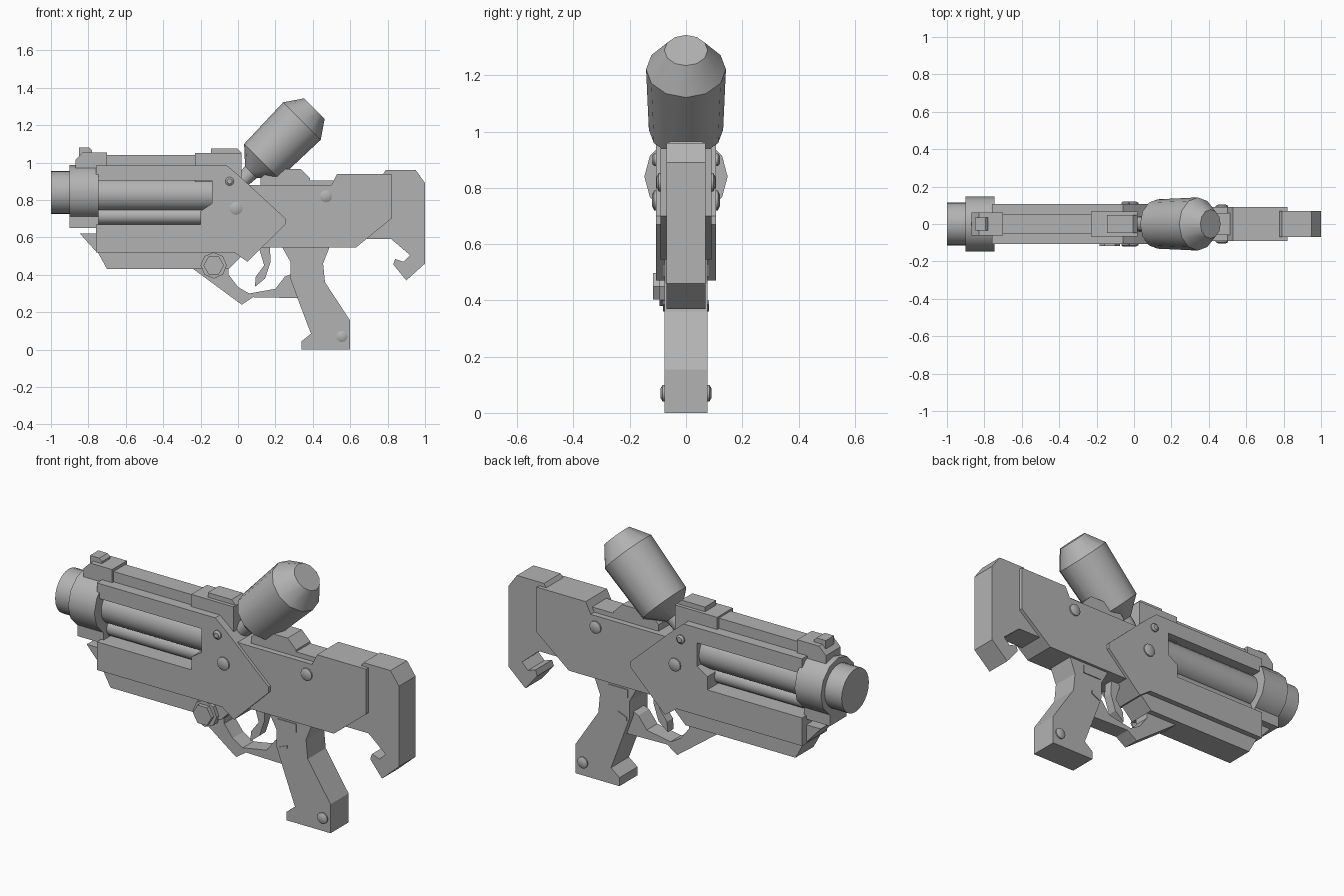
import bpy, bmesh, math
from mathutils import Vector, Matrix

cube = bpy.data.objects.get("Cube")
if cube:
    bpy.data.objects.remove(cube, do_unlink=True)

shade = .45
colour = (shade, shade, shade, 1)
grey = bpy.data.materials.new("plain_grey")
grey.use_nodes = True
grey.diffuse_color = colour
grey.node_tree.nodes["Principled BSDF"].inputs["Base Color"].default_value = colour

along_barrel = Vector((1, 0, 0))
tank_axis = Vector((1, 0, 1)).normalized()
left_side = Vector((0, 1, 0))


def finish(name, bm, smooth=False):
    bmesh.ops.recalc_face_normals(bm, faces=bm.faces)
    mesh = bpy.data.meshes.new(name)
    bm.to_mesh(mesh)
    bm.free()
    mesh.materials.append(grey)
    part = bpy.data.objects.new(name, mesh)
    bpy.context.collection.objects.link(part)
    if smooth:
        bpy.ops.object.select_all(action='DESELECT')
        part.select_set(True)
        bpy.context.view_layer.objects.active = part
        bpy.ops.object.shade_smooth_by_angle(angle=math.radians(35))


def plate(name, half_width, *outline):
    """Extrude a side outline of (x, z) points across y."""
    bm = bmesh.new()
    face = bm.faces.new([bm.verts.new((x, -half_width, z)) for x, z in outline])
    extruded = bmesh.ops.extrude_face_region(bm, geom=[face])["geom"]
    far_side = [item for item in extruded if isinstance(item, bmesh.types.BMVert)]
    bmesh.ops.translate(bm, verts=far_side, vec=left_side * half_width * 2)
    finish(name, bm)


def block(name, half_width, front, rear, bottom, top, front_cut=0, rear_cut=0):
    """Box whose top corners can be cut off at the front and the rear."""
    outline = [(front, bottom), (rear, bottom), (rear, top - rear_cut)]
    if rear_cut:
        outline.append((rear - rear_cut, top))
    if front_cut:
        outline.append((front + front_cut, top))
    outline.append((front, top - front_cut))
    plate(name, half_width, *outline)


def lathe(name, start, direction, profile, sides):
    """Round part made from rings of (distance, radius) along a direction."""
    bm = bmesh.new()
    rings = []
    for distance, radius in profile:
        angles = [math.tau * i / sides for i in range(sides)]
        rings.append([bm.verts.new((radius * math.cos(a), radius * math.sin(a), distance))
                      for a in angles])
    for low, high in zip(rings, rings[1:]):
        for i in range(sides):
            bm.faces.new((low[i - 1], low[i], high[i], high[i - 1]))
    bm.faces.new(rings[0])
    bm.faces.new(rings[-1])
    turn = Vector((0, 0, 1)).rotation_difference(direction).to_matrix().to_4x4()
    bm.transform(Matrix.Translation(start) @ turn)
    finish(name, bm, smooth=sides > 8)


def rod(name, start, direction, length, radius, sides):
    lathe(name, start, direction, [(0, radius), (length, radius)], sides)


def bolt_pair(name, x, z, radius, surface):
    """Domed bolts mirrored onto both flanks."""
    height = .014
    for label, normal in (("left", left_side), ("right", -left_side)):
        start = Vector((x, 0, z)) + normal * surface
        profile = [(0, radius), (height / 2, radius), (height, radius * .6)]
        lathe(f"{name}_{label}", start, normal, profile, sides=12)


# Widths shared by several parts
shell_half = .106
body_half = .09
grip_half = .076
frame_half = .07

# Barrel, collar and tubes
rod("barrel", (-1, 0, .84), along_barrel, length=.2, radius=.115, sides=24)
rod("barrel_collar", (-.9, 0, .84), along_barrel, length=.155, radius=.148, sides=12)
rod("main_tube", (-.8, 0, .83), along_barrel, length=.7, radius=.09, sides=20)
rod("lower_tube", (-.8, 0, .715), along_barrel, length=.65, radius=.045, sides=16)
block("collar_foot", frame_half, front=-.9, rear=-.745, bottom=.65, top=.75)

# Front shell wraps the tubes and leaves an open window
plate("front_shell", shell_half,
      (-.76, .905), (-.76, .985), (-.06, .985), (0, .935), (.255, .7), (.255, .67),
      (.05, .47), (-.02, .52), (-.76, .52), (-.76, .67), (-.2, .67), (-.2, .74),
      (-.14, .78), (-.14, .905))
plate("front_wedge", frame_half, (-.845, .62), (-.7, .62), (-.7, .52), (-.755, .52))
plate("underbody", grip_half, (-.755, .53), (-.7, .43), (-.05, .43), (.05, .53))

# Top rail and sights
block("top_rail", .05, front=-.8, rear=-.2, bottom=.95, top=1.04)
block("rail_front", .062, front=-.87, rear=-.7, bottom=.95, top=1.055, front_cut=.04)
block("front_sight", .035, front=-.85, rear=-.78, bottom=1, top=1.08, rear_cut=.015)
block("rail_rear", .066, front=-.23, rear=.02, bottom=.9, top=1.05)
block("rear_sight", .047, front=-.145, rear=.02, bottom=1, top=1.075, rear_cut=.025)

# Rear body and stock
plate("rear_body", body_half,
      (-.1, .88), (.5, .88), (.53, .94), (.82, .94), (.82, .7), (.63, .545), (-.1, .545))
block("body_hump", .06, front=.12, rear=.385, bottom=.85, top=.965,
      front_cut=.05, rear_cut=.05)
block("body_step", .06, front=.35, rear=.52, bottom=.85, top=.905)
plate("stock_butt", frame_half,
      (.77, .93), (.79, .96), (.95, .96), (1, .89), (1, .46), (.9, .37), (.83, .455),
      (.84, .485), (.885, .47), (.92, .505), (.82, .59), (.67, .59))

# Grip, trigger and guard
plate("grip", grip_half,
      (.235, .55), (.28, .47), (.28, .38), (.32, .27), (.39, .085), (.34, .045),
      (.34, 0), (.6, 0), (.6, .155), (.465, .36), (.455, .46), (.49, .55))
block("grip_pad", grip_half + .005, front=.29, rear=.4, bottom=.485, top=.53)
plate("grip_ridge", grip_half + .005, (.295, .36), (.345, .385), (.345, .4), (.295, .38))
plate("trigger", .025,
      (.11, .55), (.14, .45), (.095, .39), (.09, .335), (.145, .38), (.175, .47), (.17, .55))
plate("trigger_guard", .045,
      (-.245, .435), (.02, .24), (.08, .28), (.33, .275), (.3, .41), (.25, .39),
      (.2, .325), (.06, .3), (0, .335), (-.05, .4), (-.05, .435))

# Angled tank with a tapered neck and a cut-off nose
lathe("tank", (.02, 0, .9), tank_axis,
      [(-.05, .035), (.07, .045), (.15, .132), (.455, .142), (.55, .077)], sides=12)

# Bolts on both flanks
bolt_pair("stock_bolt", x=.47, z=.82, radius=.033, surface=body_half)
bolt_pair("shell_bolt", x=-.01, z=.755, radius=.035, surface=shell_half)
bolt_pair("pin_bolt", x=-.045, z=.9, radius=.023, surface=shell_half)
bolt_pair("grip_bolt", x=.555, z=.07, radius=.03, surface=grip_half)

# Side knob on the right flank
rod("knob_washer", (-.13, -.06, .45), -left_side, length=.035, radius=.07, sides=8)
rod("knob_head", (-.13, -.09, .45), -left_side, length=.027, radius=.055, sides=6)
